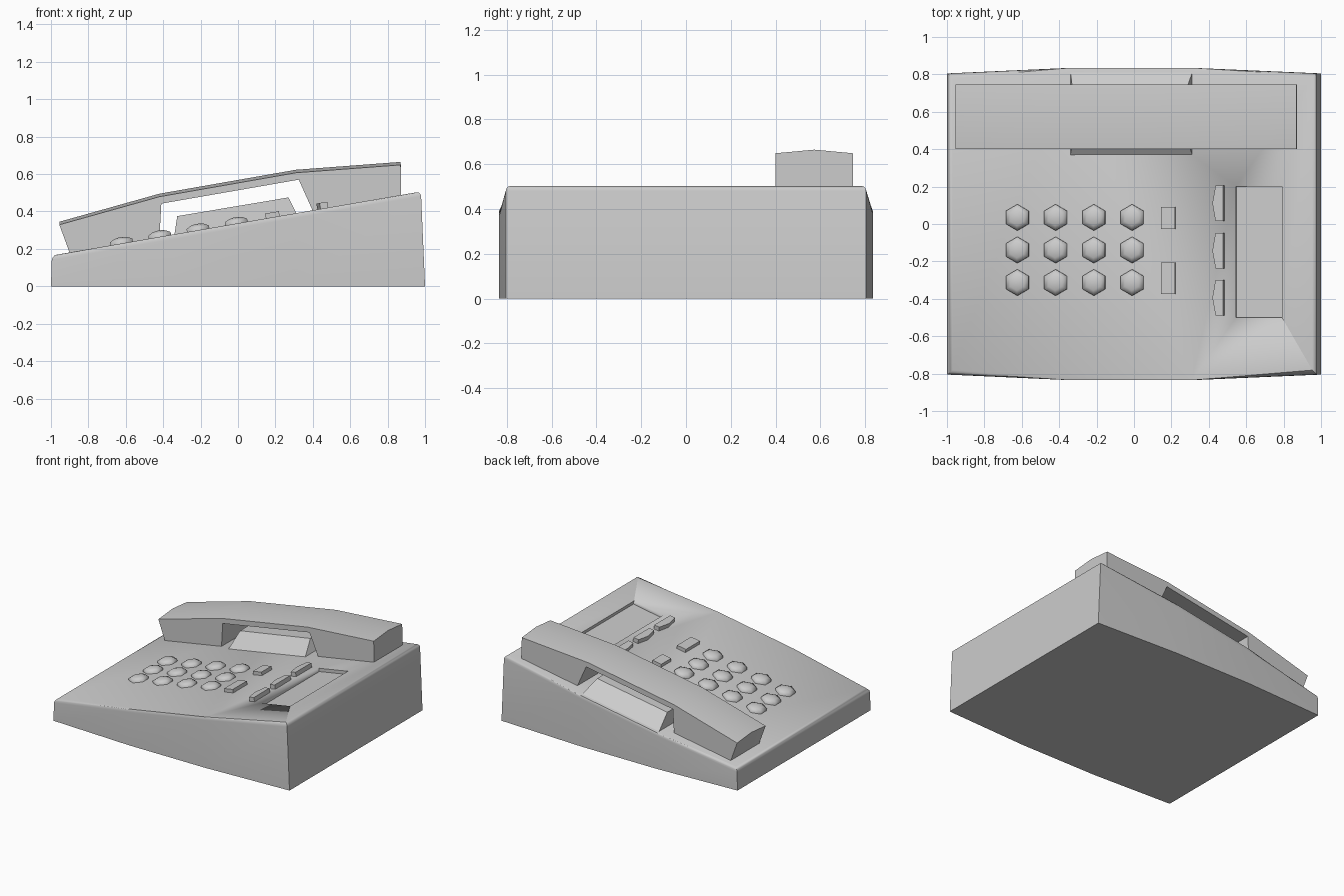
import bpy, bmesh, math
from mathutils import Matrix, Vector

if "Cube" in bpy.data.objects:
    bpy.data.objects.remove(bpy.data.objects["Cube"])

SLOPE = 0.1735
TILT = Matrix.Rotation(-math.atan(SLOPE), 4, 'Y')


def top_z(x):
    return 0.337 + SLOPE * x


def finish(bm, name, angle=35):
    bmesh.ops.recalc_face_normals(bm, faces=bm.faces[:])
    me = bpy.data.meshes.new(name)
    bm.to_mesh(me)
    bm.free()
    ob = bpy.data.objects.new(name, me)
    bpy.context.collection.objects.link(ob)
    bpy.ops.object.select_all(action='DESELECT')
    bpy.context.view_layer.objects.active = ob
    ob.select_set(True)
    bpy.ops.object.shade_smooth_by_angle(angle=math.radians(angle))
    return ob


def loft(rings):
    """Skin equal-length rings of points and cap both ends."""
    bm = bmesh.new()
    vs = [[bm.verts.new(p) for p in r] for r in rings]
    n = len(rings[0])
    for a, b in zip(vs, vs[1:]):
        for i in range(n):
            j = (i + 1) % n
            bm.faces.new((a[i], a[j], b[j], b[i]))
    bm.faces.new(vs[0])
    bm.faces.new(vs[-1])
    return bm


def on_slope(name, outline, cx, cy, levels, angle=35):
    """Stack scaled outlines along the normal of the sloping top."""
    base = Matrix.Translation((cx, cy, top_z(cx))) @ TILT
    rings = [[base @ Vector((x * s, y * s, h)) for x, y in outline] for h, s in levels]
    return finish(loft(rings), name, angle)


def rect(w, d):
    return [(-w / 2, -d / 2), (w / 2, -d / 2), (w / 2, d / 2), (-w / 2, d / 2)]


# Wedge body with bowed front and back, rounded along the top rim
plan = [(-1, -0.805), (-0.34, -0.835), (0.31, -0.835), (1, -0.805),
        (1, 0.805), (0.31, 0.835), (-0.34, 0.835), (-1, 0.805)]
upper = [({-1: -0.995, 1: 0.978}.get(x, x), y) for x, y in plan]
bm = loft([[(x, y, 0) for x, y in plan], [(x, y, top_z(x)) for x, y in upper]])
rim = [e for e in bm.edges if all(v.co.z > 0.05 for v in e.verts)]
bmesh.ops.bevel(bm, geom=rim, offset=0.025, segments=3, profile=0.5, affect='EDGES')
body = finish(bm, "body", 40)

# Display recess
cutter = on_slope("display_cutter", rect(0.25, 0.70), 0.668, -0.15, [(-0.025, 1), (0.08, 1)])
mod = body.modifiers.new("display_recess", 'BOOLEAN')
mod.operation = 'DIFFERENCE'
mod.solver = 'EXACT'
mod.object = cutter
bpy.context.view_layer.objects.active = body
bpy.ops.object.modifier_apply(modifier=mod.name)
bpy.data.objects.remove(cutter)

# Cradle ridge under the handset
y0, y1 = 0.365, 0.815
low = [(x, y, top_z(x) - 0.004) for x, y in [(-0.34, y0), (0.313, y0), (0.313, y1), (-0.34, y1)]]
high = [(x, y, z) for x, y, z in [(-0.325, 0.49, 0.375), (0.27, 0.49, 0.475),
                                  (0.27, 0.69, 0.475), (-0.325, 0.69, 0.375)]]
finish(loft([low, high]), "handset_cradle", 20)

# Handset: side profile swept across y, with a crowned back
crown = [(-0.955, 0.345), (-0.42, 0.495), (0.31, 0.623), (0.87, 0.665)]
under = [(0.872, 0.484), (0.40, 0.402), (0.325, 0.57), (-0.41, 0.442), (-0.42, 0.26), (-0.90, 0.178)]
rings = []
for y, drop in [(0.40, 0.016), (0.573, 0), (0.745, 0.016)]:
    rings.append([(x, y, z - drop) for x, z in crown] + [(x, y, z) for x, z in under])
finish(loft(rings), "handset", 30)

# Number keys: domed hexagons
hexagon = [(0.07 * math.sin(math.pi * i / 3), 0.07 * math.cos(math.pi * i / 3)) for i in range(6)]
for r in range(3):
    for c in range(4):
        on_slope(f"number_key_{r}_{c}", hexagon, -0.622 + 0.2045 * c, 0.035 - 0.174 * r,
                 [(-0.01, 1), (0.016, 1), (0.029, 0.6), (0.034, 0.2)], 65)

# Two rectangular keys
for i, (y, d) in enumerate([(0.032, 0.12), (-0.29, 0.17)]):
    on_slope(f"function_key_{i}", rect(0.075, d), 0.186, y, [(-0.01, 1), (0.026, 1)])

# Three pointed keys beside the display
pointed = [(0.03, -0.095), (0.03, 0.095), (-0.012, 0.095), (-0.029, 0.0), (-0.012, -0.095)]
for i in range(3):
    on_slope(f"memory_key_{i}", pointed, 0.453, 0.11 - 0.252 * i, [(-0.01, 1), (0.032, 1)])
